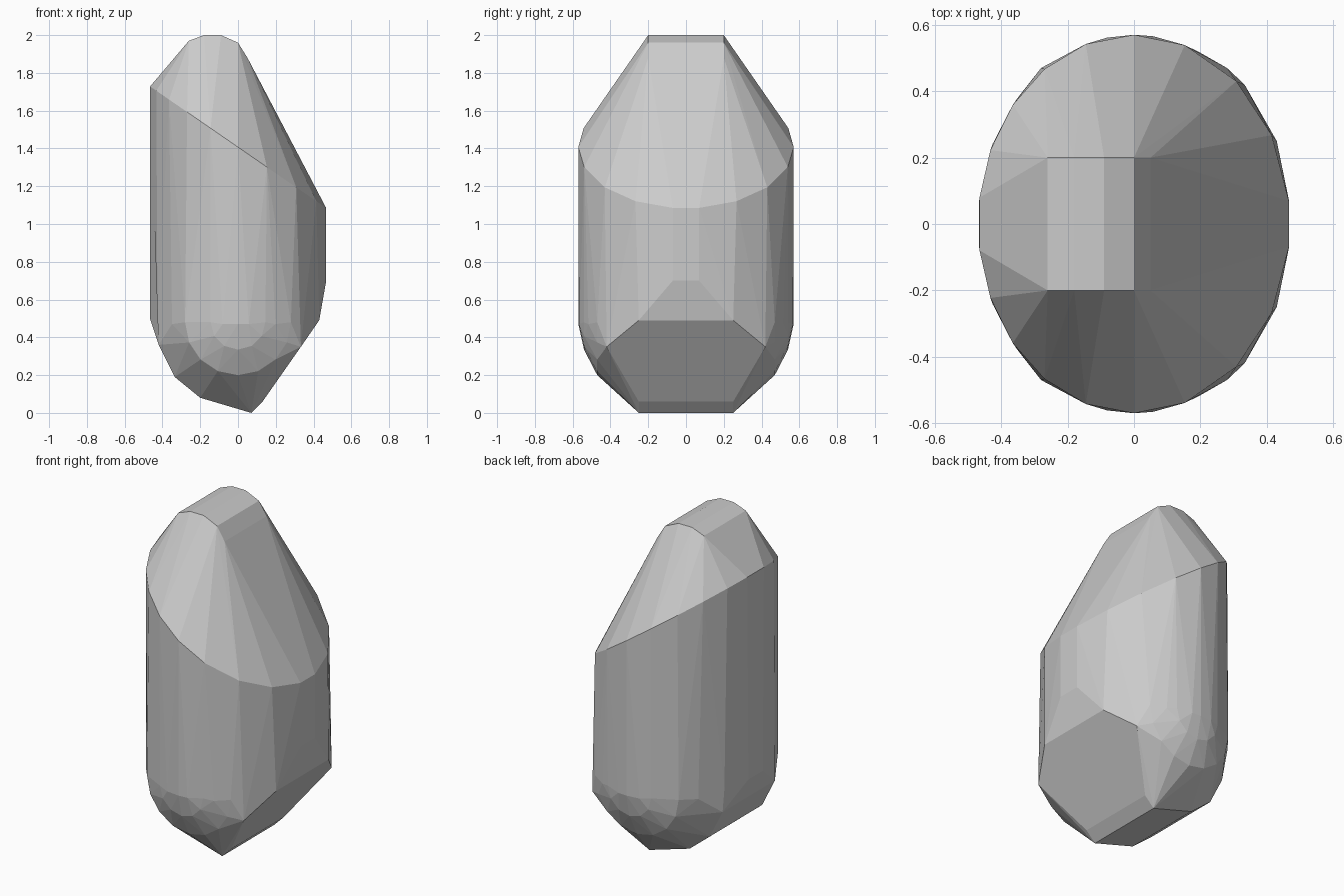
import bpy, bmesh
from math import sin, cos, radians

if "Cube" in bpy.data.objects:
    bpy.data.objects.remove(bpy.data.objects["Cube"])

RX, RY = 0.47, 0.57
points = []


def both(x, y, z):
    """Add a point and its mirror across y = 0."""
    points.extend([(x, y, z), (x, -y, z)])


def oval(angle):
    a = radians(angle)
    return RX * cos(a), RY * sin(a)


# Rounded ridge at the top, running along y
for x, z in [(-0.26, 1.97), (-0.18, 2.0), (-0.09, 2.0), (0.0, 1.96), (0.05, 1.88)]:
    both(x, 0.2, z)

# Sloping oval rim under the ridge
for a in (7, 28, 49, 71, 90, 108, 125, 141, 157, 172):
    x, y = oval(a)
    both(x, y, 1.407 - 0.69 * x)

# Lower end of the straight oval wall
for a in (46, 65, 83, 90, 100, 122, 138, 155, 173):
    x, y = oval(a)
    both(x, y, 0.50 if a > 150 else 0.47)
both(0.467, 0.07, 0.70)

# Keel profile with the flat chamfer on the right
for x, z in [(-0.42, 0.36), (-0.335, 0.19), (-0.2, 0.08),
             (0.07, 0.0), (0.13, 0.06), (0.43, 0.49)]:
    both(x, 0.25, z)
both(0.333, 0.42, 0.35)

# Rounded cheeks on the front and back of the keel
for y, r, n in [(0.47, 0.28, 8), (0.54, 0.145, 6)]:
    for i in range(n + 1):
        a = radians(180 + 180 * i / n)
        both(r * cos(a), y, 0.48 + r * sin(a))

# Faceted body wrapped around all the sections
bm = bmesh.new()
for p in points:
    bm.verts.new(p)
bmesh.ops.remove_doubles(bm, verts=bm.verts, dist=0.002)
hull = bmesh.ops.convex_hull(bm, input=bm.verts)
loose = [v for v in bm.verts if not v.link_faces]
bmesh.ops.delete(bm, geom=loose, context='VERTS')
bmesh.ops.dissolve_limit(bm, angle_limit=radians(1.5), verts=bm.verts, edges=bm.edges)
bmesh.ops.recalc_face_normals(bm, faces=bm.faces)

mesh = bpy.data.meshes.new("faceted_stone")
bm.to_mesh(mesh)
bm.free()
stone = bpy.data.objects.new("faceted_stone", mesh)
bpy.context.collection.objects.link(stone)
